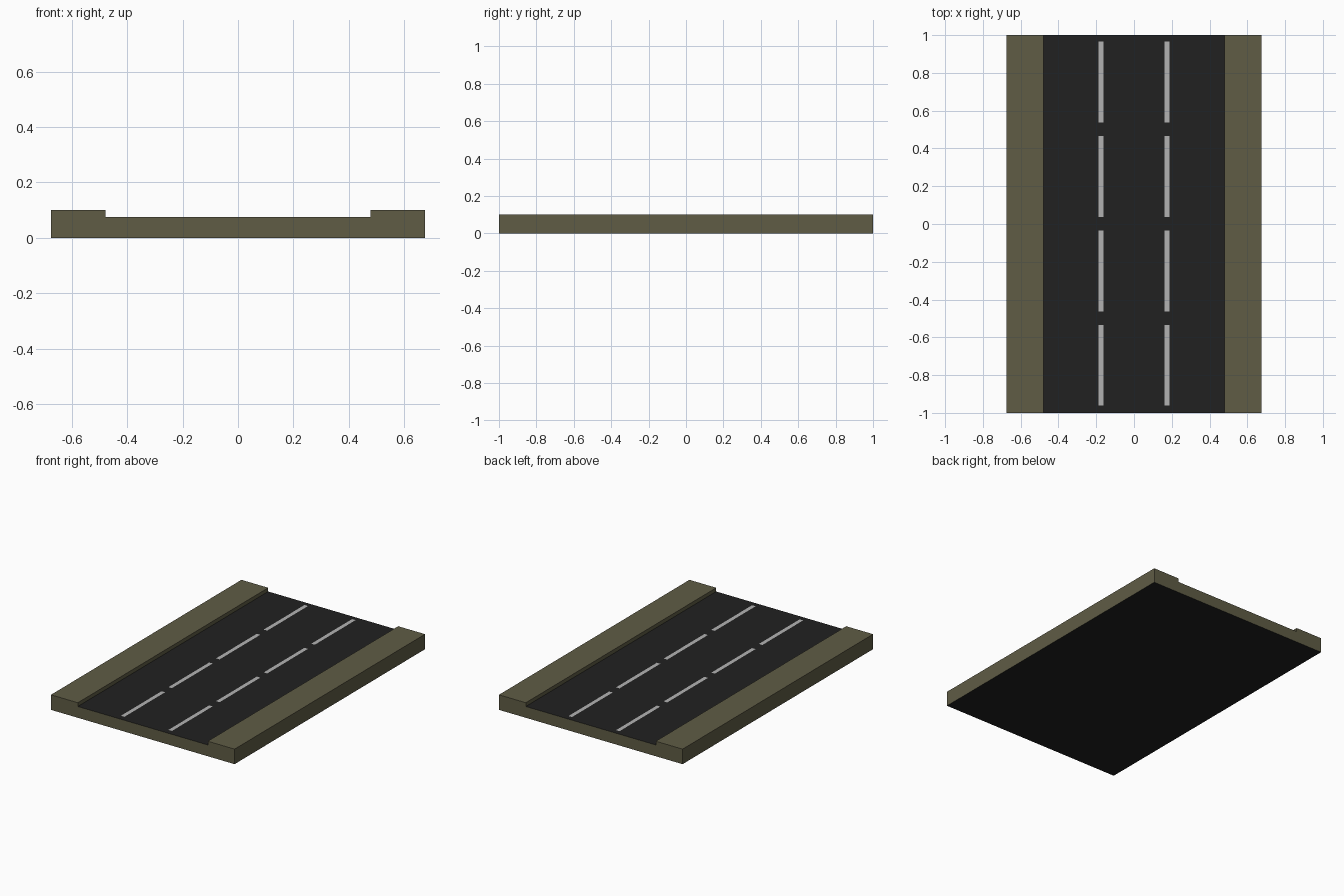
import bpy, bmesh

if "Cube" in bpy.data.objects:
    bpy.data.objects.remove(bpy.data.objects["Cube"])

HALF_W, ROAD_HALF, HALF_L = 0.675, 0.478, 1.0
ROAD_Z, KERB_Z = 0.075, 0.10


def material(name, rgb):
    m = bpy.data.materials.new(name)
    m.diffuse_color = (*rgb, 1)
    m.use_nodes = True
    m.node_tree.nodes["Principled BSDF"].inputs["Base Color"].default_value = m.diffuse_color
    return m


def add_object(name, bm, mats):
    me = bpy.data.meshes.new(name)
    bm.to_mesh(me)
    bm.free()
    for m in mats:
        me.materials.append(m)
    ob = bpy.data.objects.new(name, me)
    bpy.context.collection.objects.link(ob)
    return ob


olive = material("olive_kerb", (0.115, 0.107, 0.06))
asphalt = material("asphalt", (0.015, 0.015, 0.015))
paint = material("lane_paint", (0.45, 0.45, 0.45))

# Road slab: stepped cross-section extruded along y
half = [(HALF_W, 0), (HALF_W, KERB_Z), (ROAD_HALF, KERB_Z), (ROAD_HALF, ROAD_Z)]
profile = half + [(-x, z) for x, z in reversed(half)]
bm = bmesh.new()
front = bm.faces.new([bm.verts.new((x, -HALF_L, z)) for x, z in profile])
ext = bmesh.ops.extrude_face_region(bm, geom=[front], use_keep_orig=True)
verts = [g for g in ext["geom"] if isinstance(g, bmesh.types.BMVert)]
bmesh.ops.translate(bm, verts=verts, vec=(0, 2 * HALF_L, 0))
bmesh.ops.recalc_face_normals(bm, faces=bm.faces)

# Asphalt on the carriageway and the underside, olive elsewhere
for f in bm.faces:
    if abs(f.normal.z) > 0.9 and f.calc_center_median().z < KERB_Z - 0.01:
        f.material_index = 1
add_object("road_slab", bm, [olive, asphalt])

# Lane dashes: two rows of four flat painted strips
bm = bmesh.new()
w, l, z = 0.013, 0.214, ROAD_Z + 0.001
for cx in (-0.175, 0.175):
    for i in range(4):
        cy = -0.748 + 0.5 * i
        bm.faces.new([bm.verts.new((cx + sx * w, cy + sy * l, z))
                      for sx, sy in ((-1, -1), (1, -1), (1, 1), (-1, 1))])
add_object("lane_dashes", bm, [paint])
